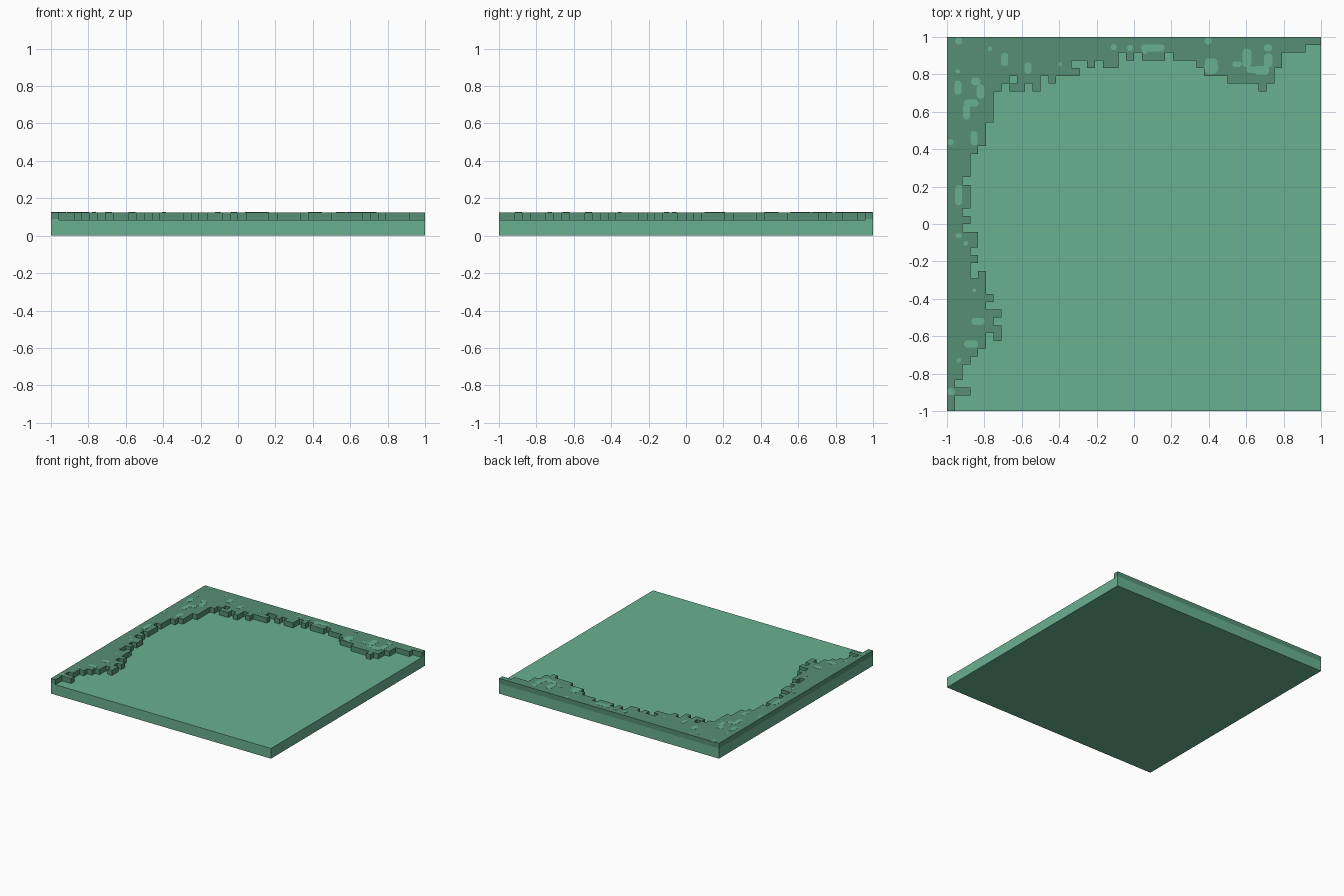
import bpy, bmesh, math

cube = bpy.data.objects.get("Cube")
if cube:
    bpy.data.objects.remove(cube, do_unlink=True)

N = 48
CELL = 2 / N
BASE_Z = 2 * CELL
TOP_Z = 3 * CELL


def material(name, rgb):
    m = bpy.data.materials.new(name)
    m.use_nodes = True
    m.diffuse_color = (*rgb, 1)
    m.node_tree.nodes["Principled BSDF"].inputs["Base Color"].default_value = (*rgb, 1)
    return m


light = material("light green", (0.141, 0.434, 0.284))
dark = material("dark green", (0.095, 0.275, 0.181))


def finish(name, bm, mat):
    mesh = bpy.data.meshes.new(name)
    bm.to_mesh(mesh)
    bm.free()
    mesh.materials.append(mat)
    ob = bpy.data.objects.new(name, mesh)
    bpy.context.collection.objects.link(ob)
    return ob


def box(name, lo, hi, mat):
    bm = bmesh.new()
    bmesh.ops.create_cube(bm, size=1)
    for v in bm.verts:
        v.co = [a + (c + 0.5) * (b - a) for a, b, c in zip(lo, hi, v.co)]
    return finish(name, bm, mat)


def extrude_up(bm, height):
    ret = bmesh.ops.extrude_face_region(bm, geom=bm.faces[:])
    moved = [g for g in ret["geom"] if isinstance(g, bmesh.types.BMVert)]
    bmesh.ops.translate(bm, vec=(0, 0, height), verts=moved)


def grid_xy(col, row):
    return -1 + col * CELL, 1 - row * CELL


# Square slab
box("base_slab", (-1, -1, 0), (1, 1, BASE_Z), light)

# Stepped rim: (repeat, size) runs, widths down the left edge, depths along the back
left_runs = [(11, 6), (3, 5), (1, 4), (3, 3), (1, 2), (3, 3), (1, 2), (1, 3), (1, 2),
             (2, 4), (1, 3), (1, 4), (1, 3), (3, 5), (1, 6), (1, 5), (1, 7), (1, 6),
             (1, 7), (2, 5), (1, 4), (1, 3), (2, 2), (1, 1), (1, 3), (2, 1)]
back_runs = [(7, 7), (1, 6), (2, 7), (1, 6), (1, 7), (1, 5), (1, 6), (3, 5), (1, 3),
             (1, 4), (1, 3), (2, 4), (1, 2), (1, 3), (1, 2), (3, 3), (1, 2), (3, 3),
             (1, 4), (3, 5), (4, 6), (1, 7), (1, 6), (1, 4), (3, 2), (2, 1)]
widths = [s for n, s in left_runs for _ in range(n)]
depths = [s for n, s in back_runs for _ in range(n)]
filled = {(c, r) for c in range(N) for r in range(N) if c < widths[r] or r < depths[c]}
filled -= {(8, 5), (16, 3), (3, 30)}   # notches
filled |= {(6, 38)}                    # stray step

bm = bmesh.new()
verts = {}


def corner(c, r):
    if (c, r) not in verts:
        verts[c, r] = bm.verts.new((*grid_xy(c, r), BASE_Z))
    return verts[c, r]


for c, r in sorted(filled):
    bm.faces.new([corner(c, r + 1), corner(c + 1, r + 1), corner(c + 1, r), corner(c, r)])
extrude_up(bm, TOP_Z - BASE_Z)
bm.normal_update()
bmesh.ops.dissolve_limit(bm, angle_limit=0.02, verts=bm.verts[:], edges=bm.edges[:])
finish("stepped_rim", bm, dark)


# Light rounded patches on the rim: column, row, width, height in cells
def patches(name, spots):
    bm = bmesh.new()
    for cx, cy, w, h in spots:
        rad = 0.45 * min(w, h)
        ring = []
        for sx, sy, start in ((1, -1, 0), (-1, -1, 90), (-1, 1, 180), (1, 1, 270)):
            for k in range(4):
                a = math.radians(start + 30 * k)
                c = cx + sx * (w / 2 - rad) + rad * math.cos(a)
                r = cy + sy * (h / 2 - rad) - rad * math.sin(a)
                ring.append(bm.verts.new((*grid_xy(c, r), TOP_Z)))
        bm.faces.new(ring)
    extrude_up(bm, 0.001)
    finish(name, bm, light)


patches("back_patches", [
    (1.5, .5, .9, .9), (5.5, 1.5, .5, .6), (7.4, 2.9, .9, 1.7), (10.4, 4, .9, 1.5),
    (14.5, 3.5, .5, .6), (21.4, 1.3, .7, .8), (23.5, 1.4, .8, .8), (26.4, 1.4, 3, .9),
    (25.4, 1.7, .7, 1), (33.5, .5, .9, .9), (33.9, 3.9, 1.8, 1.8), (33.9, 3.2, 1.6, .9),
    (37.2, 3.5, 1.2, .7), (38.5, 2.7, 1.2, 2.4), (39.3, 4.2, 1.8, .8),
    (41.2, 1.4, 1.1, .9), (41.2, 3, 1.1, 1.8), (40.4, 4.3, 1.9, 1.2)])
patches("left_patches", [
    (1.4, 4.4, .6, .5), (1.4, 6.5, .9, 1.8), (3.7, 5.7, 1.2, 1), (4.3, 7, 1, 1.8),
    (3.1, 8.5, 1.9, .9), (2.5, 9.6, .9, 2), (3.5, 13, .9, 1.8), (.45, 13.5, .8, .8),
    (1.5, 20.3, .9, 2.6), (1.5, 25.5, .8, .6), (2.4, 26.5, .6, .6), (3.5, 32.5, .5, .5),
    (4, 36.5, 1.7, .9), (3.1, 39.4, 1.8, .9), (1.5, 41.5, .6, .6), (.5, 45.5, .95, .9)])

# Light edging at the two ends of the rim
box("left_rim_end_edging", (-1, -1.001, BASE_Z), (-1 + CELL, -0.999, 0.09), light)
box("back_rim_end_edging", (0.999, 1 - CELL, BASE_Z), (1.001, 1, 0.09), light)
